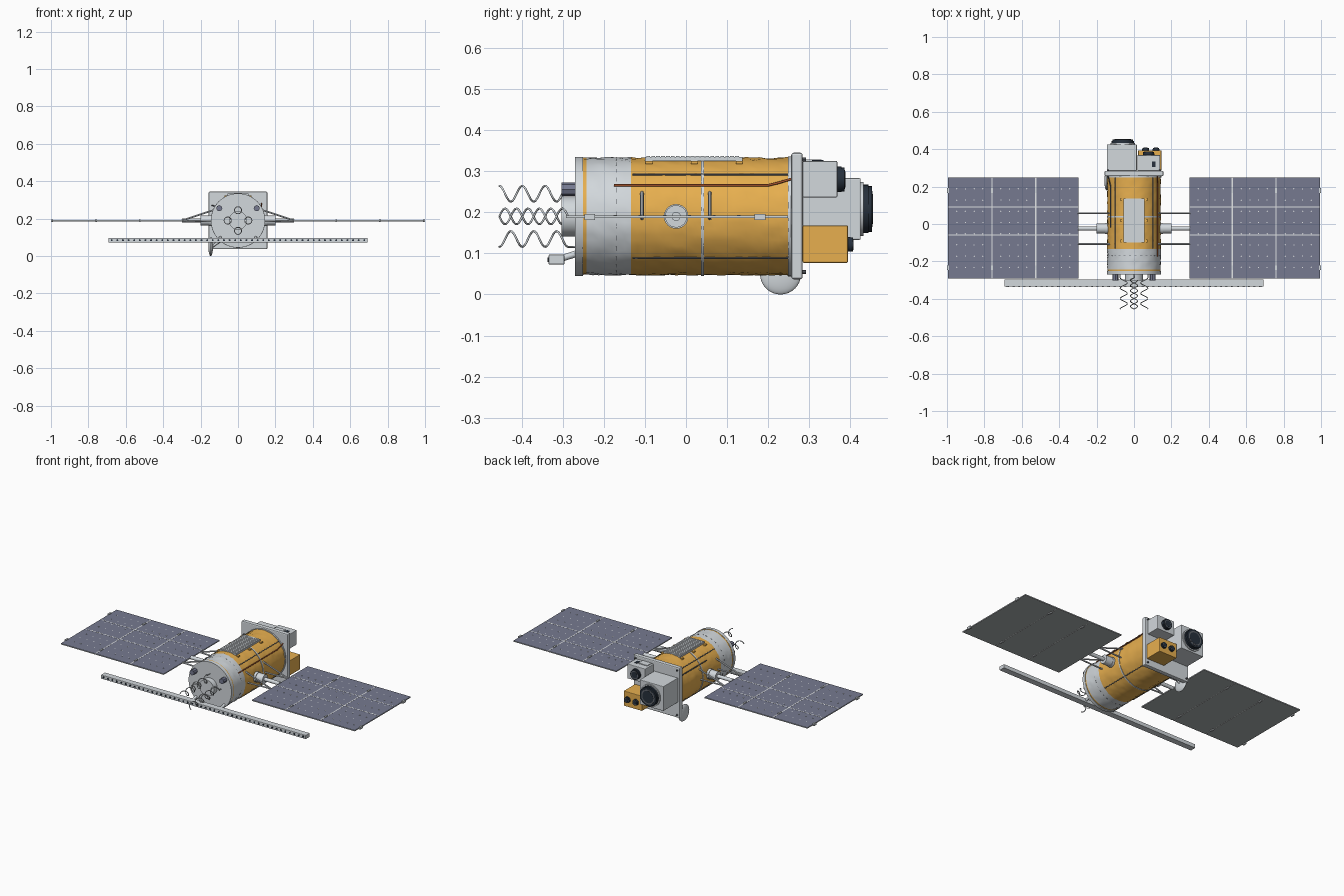
import bpy, bmesh, math, random
from mathutils import Vector, Matrix

random.seed(4)
cube = bpy.data.objects.get("Cube")
if cube:
    bpy.data.objects.remove(cube)


def mat(name, r, g, b):
    m = bpy.data.materials.new(name)
    m.use_nodes = True
    m.diffuse_color = (r, g, b, 1)
    m.node_tree.nodes["Principled BSDF"].inputs["Base Color"].default_value = (r, g, b, 1)
    return m


silver = mat("silver metal", .65, .69, .72)
gold = mat("gold foil", .82, .44, .08)
blue = mat("solar cell blue", .18, .195, .28)
grey = mat("panel back grey", .4, .43, .43)
dark = mat("dark glass", .02, .03, .045)
cable = mat("cable orange", .42, .1, .03)
white = mat("off white", .85, .87, .88)
slate = mat("cable grey", .12, .13, .15)


def finish(bm, name, *mats, smooth=False, bevel=0):
    bmesh.ops.recalc_face_normals(bm, faces=bm.faces)
    me = bpy.data.meshes.new(name)
    bm.to_mesh(me)
    bm.free()
    for m in mats:
        me.materials.append(m)
    ob = bpy.data.objects.new(name, me)
    bpy.context.collection.objects.link(ob)
    if smooth:
        bpy.ops.object.select_all(action='DESELECT')
        ob.select_set(True)
        bpy.context.view_layer.objects.active = ob
        bpy.ops.object.shade_smooth_by_angle(angle=math.radians(40))
    if bevel:
        b = ob.modifiers.new("bevel", 'BEVEL')
        b.width, b.segments = bevel, 2


def add_box(bm, lo, hi):
    lo, hi = Vector(lo), Vector(hi)
    m = Matrix.Translation((lo + hi) / 2) @ Matrix.Diagonal((*(hi - lo), 1))
    bmesh.ops.create_cube(bm, size=1, matrix=m)


def add_rod(bm, a, b, r, seg):
    a, b = Vector(a), Vector(b)
    rot = (b - a).to_track_quat('Z', 'Y').to_matrix().to_4x4()
    bmesh.ops.create_cone(bm, cap_ends=True, segments=seg, radius1=r, radius2=r,
                          depth=(b - a).length, matrix=Matrix.Translation((a + b) / 2) @ rot)


def boxes(name, m, items, bevel=0):
    bm = bmesh.new()
    for lo, hi in items:
        add_box(bm, lo, hi)
    finish(bm, name, m, bevel=bevel)


def rods(name, m, items, seg=12):
    bm = bmesh.new()
    for a, b, r in items:
        add_rod(bm, a, b, r, seg)
    finish(bm, name, m, smooth=True)


def tube(name, m, pts, r):
    cu = bpy.data.curves.new(name, 'CURVE')
    cu.dimensions, cu.bevel_depth, cu.bevel_resolution = '3D', r, 2
    sp = cu.splines.new('POLY')
    sp.points.add(len(pts) - 1)
    for p, co in zip(sp.points, pts):
        p.co = (*co, 1)
    cu.materials.append(m)
    ob = bpy.data.objects.new(name, cu)
    bpy.context.collection.objects.link(ob)


CZ, R = .19, .143


def polar(deg, r, y):
    a = math.radians(deg)
    return Vector((r * math.cos(a), y, CZ + r * math.sin(a)))


# Crinkled foil body, silver at the front and gold behind
bm = bmesh.new()
N, RINGS, Y0, Y1 = 60, 33, -.258, .256
rings = []
for j in range(RINGS + 1):
    y = Y0 + (Y1 - Y0) * j / RINGS
    rings.append([bm.verts.new(polar(360 * i / N, R + random.uniform(-.002, .0015), y)) for i in range(N)])
for a, b in zip(rings, rings[1:]):
    for i in range(N):
        f = bm.faces.new((a[i], a[i - 1], b[i - 1], b[i]))
        f.material_index = 0 if -.245 < f.calc_center_median().y < -.13 else 1
for r in (rings[0], rings[-1]):
    bm.faces.new(r)
finish(bm, "foil_body", silver, gold, smooth=True)

rods("front_cover", silver, [((0, -.27, CZ), (0, -.25, CZ), .145)], 64)
rods("body_ring", silver, [((0, .036, CZ), (0, .044, CZ), .1455)], 64)
rods("rear_collar", silver, [((0, .248, CZ), (0, .258, CZ), .146)], 64)

# Longitudinal cables, seam stitches and orange harness
rods("body_cables", slate, [(polar(a, .1435, -.13), polar(a, .1435, .25), .0025)
                            for a in (45, 135, 225, 315)], 8)
rods("seam_stitches", slate, [(polar(a, .1432, -.17), polar(a + 5, .1432, -.17), .001)
                              for a in range(0, 360, 12)], 6)
tube("orange_harness", cable, [polar(31, .147, -.175), polar(31, .147, .2),
                               polar(33, .15, .225), polar(36, .155, .256)], .003)
tube("lower_harness", slate, [polar(148, .147, -.02), polar(148, .147, .2), polar(150, .16, .256)], .003)

# Slatted radiator on top
boxes("radiator_base", silver, [((-.056, -.1, .325), (.056, .137, .335))])
boxes("radiator_slats", silver, [((-.054, y / 1000 - .0045, .334), (.054, y / 1000 + .0045, .337))
                                 for y in range(-92, 136, 12)])
boxes("radiator_tabs", gold, [((s * .064 - .008, y - .008, .317), (s * .064 + .008, y + .008, .325))
                              for s in (-1, 1) for y in (-.09, .02, .13)])

# Rear bulkhead plate with bolts
boxes("rear_plate", silver, [((-.157, .256, .037), (.157, .284, .345))], bevel=.006)
rods("plate_bolts", slate, [((x, .284, z), (x, .292, z), .005)
                            for x in (-.14, .14) for z in (.055, .328)], 8)

# Instrument boxes and lenses
boxes("large_camera_box", silver, [((-.145, .284, .133), (.015, .425, .283))], bevel=.003)
boxes("small_camera_box", silver, [((.018, .284, .236), (.14, .368, .325))], bevel=.003)
boxes("gold_sensor_box", gold, [((.022, .284, .077), (.146, .394, .168))], bevel=.003)
boxes("small_box_lid", silver, [((.03, .29, .325), (.09, .33, .329))])
boxes("small_box_window", dark, [((.097, .306, .324), (.116, .334, .327))])


def lens(name, x, z, y, depth, r):
    rods(name + "_barrel", dark, [((x, y, z), (x, y + depth * .6, z), r),
                                  ((x, y + depth * .6, z), (x, y + depth, z), r * .94)], 32)
    rods(name + "_ring", slate, [((x, y + depth, z), (x, y + depth + .001, z), r * .75)], 32)
    rods(name + "_glass", dark, [((x, y + depth, z), (x, y + depth + .002, z), r * .62)], 32)


rods("large_lens_mount", silver, [((-.06, .42, .208), (-.06, .432, .208), .066)], 32)
lens("large_lens", -.06, .208, .43, .023, .059)
lens("small_lens", .078, .28, .366, .02, .031)
lens("sensor_lens_left", .118, .122, .392, .014, .018)
lens("sensor_lens_right", .062, .122, .392, .014, .018)

# Four helix antennas around a round base, and two sensors
rods("helix_base", silver, [((0, -.303, CZ), (0, -.268, CZ), .049)], 40)
for k in range(4):
    c = polar(90 * k, .055, 0)
    pts = [polar(90 * k, .074, -.265)]
    for i in range(73):
        t = i / 72
        a = math.tau * 3 * t + math.pi / 2 * k
        pts.append((c.x + .019 * math.cos(a), -.287 - .167 * t, c.z + .019 * math.sin(a)))
    tube(f"helix_antenna_{k + 1}", silver, pts, .0025)
rods("front_sensors", blue, [((x, -.303, .256), (x, -.268, .256), .016) for x in (-.1, .1)], 8)

# Long boom across the front with a row of emitters
boxes("front_boom", silver, [((-.692, -.334, .073), (.692, -.296, .097))], bevel=.002)
rods("boom_emitters", dark, [((-.675 + k * .03, -.337, .085), (-.675 + k * .03, -.33, .085), .0055)
                             for k in range(46)], 8)
rods("boom_struts", silver, [((x, -.305, .087), (x, -.24, .108), .008) for x in (-.095, .095)])

# Lens-shaped dish under the rear edge
bm = bmesh.new()
bmesh.ops.create_uvsphere(bm, u_segments=32, v_segments=16, radius=.05,
                          matrix=Matrix.Translation((-.146, .23, .05)) @ Matrix.Diagonal((.25, 1, 1, 1)))
finish(bm, "dish_antenna", silver, smooth=True)
rods("dish_mount", silver, [((-.14, .23, .05), (-.09, .23, .085), .007)])

# Solar wings on both sides
PY0, PY1, PZ0, PZ1 = -.292, .248, .186, .192
SEAMS = (.296, .525, .76, .996)
for s, side in ((1, "left"), (-1, "right")):
    panels, lines, dots = bmesh.new(), bmesh.new(), bmesh.new()
    for xa, xb in zip(SEAMS, SEAMS[1:]):
        lo, hi = sorted((s * (xa + .002), s * (xb - .002)))
        add_box(panels, (lo, PY0, PZ0), (hi, PY1, PZ1))
        for y in (.091, -.058):
            add_box(lines, (lo, y - .0025, PZ1 - .001), (hi, y + .0025, PZ1 + .0006))
        for i in range(1, 5):
            for j in range(1, 9):
                p = (lo + (hi - lo) * i / 5, PY0 + (PY1 - PY0) * j / 9, PZ1 + .0004)
                bmesh.ops.create_cone(dots, cap_ends=True, segments=4, radius1=.004, radius2=.004,
                                      depth=.001, matrix=Matrix.Translation(p))
    # Cells on top, grey backs, silver edges
    panels.normal_update()
    for f in panels.faces:
        f.material_index = 0 if f.normal.z > .5 else 1 if f.normal.z < -.5 else 2
    finish(panels, f"{side}_solar_panels", blue, grey, silver)
    finish(lines, f"{side}_panel_lines", white)
    finish(dots, f"{side}_cell_dots", white)

    items = [((s * x - .003, PY0, PZ0 + .001), (s * x + .003, PY1, PZ1 + .0005)) for x in SEAMS[1:3]]
    boxes(f"{side}_panel_seams", white, items)
    items = [((s * x - .005, y - .013, .181), (s * x + .005, y + .013, .196))
             for x in (.525, .76, .995) for y in (-.234, .18)]
    boxes(f"{side}_panel_hinges", silver, items)

    # Mast with its drive housing, and the diagonal braces
    my = -.024
    rods(f"{side}_wing_mast", silver, [((s * .135, my, CZ), (s * .155, my, CZ), .03),
                                       ((s * .15, my, CZ), (s * .2, my, CZ), .027),
                                       ((s * .2, my, CZ), (s * .3, my, CZ), .011)], 24)
    rods(f"{side}_wing_braces", silver, [((s * .125, y, z), (s * .3, y, CZ), .0045)
                                         for y in (-.107, .058) for z in (.248, .185)], 8)
